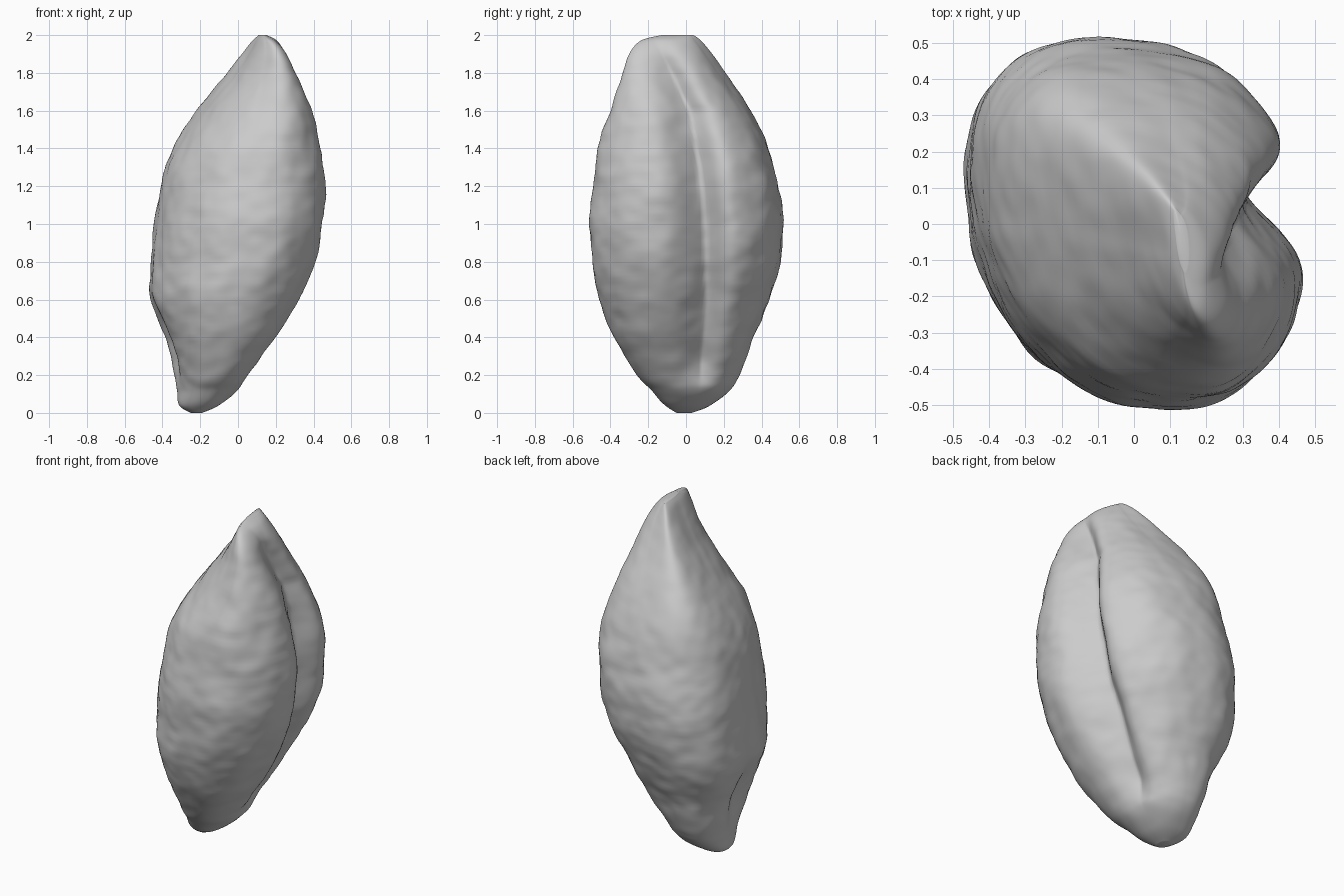
import bpy
import math
from mathutils import Vector, noise

old = bpy.data.objects.get("Cube")
if old:
    bpy.data.objects.remove(old, do_unlink=True)

# Kernel extents by height: z, x min, x max, y min, y max
PROFILE = [
    (0, -.25, -.19, -.05, .03),
    (.04, -.31, -.1, -.11, .13),
    (.12, -.325, 0, -.18, .23),
    (.2, -.335, .06, -.26, .28),
    (.4, -.39, .21, -.38, .36),
    (.6, -.465, .33, -.46, .44),
    (.8, -.46, .42, -.495, .5),
    (1, -.44, .46, -.515, .515),
    (1.2, -.41, .48, -.49, .485),
    (1.4, -.345, .45, -.465, .44),
    (1.6, -.22, .4, -.4, .345),
    (1.8, -.06, .32, -.335, .21),
    (1.9, .02, .27, -.3, .14),
    (1.97, .075, .21, -.24, .08),
    (2, .11, .15, -.13, .04),
]
# Crease path: z, y
CREASE = [(0, .06), (.6, .11), (1, .1), (1.3, .07), (1.6, .02), (1.85, -.1), (2, -.18)]
STEPS, SIDES = 9, 180


def smooth(a, b, v):
    t = min(1, max(0, (v - a) / (b - a)))
    return t * t * (3 - 2 * t)


def catmull(p, i, t):
    """Smooth curve through rows p, between rows i and i + 1."""
    a, b, c, d = (Vector(p[min(max(i + k, 0), len(p) - 1)]) for k in (-1, 0, 1, 2))
    return b + t * ((c - a) + t * ((2 * a - 5 * b + 4 * c - d)
                                   + t * (3 * b - a - 3 * c + d))) / 2


def crease_y(z):
    for (za, ya), (zb, yb) in zip(CREASE, CREASE[1:]):
        if z <= zb:
            return ya + (yb - ya) * (z - za) / (zb - za)
    return CREASE[-1][1]


def bell(v, width):
    return math.exp(-(v / width) ** 2)


def full(v):
    """Slightly squarer than a circle."""
    return math.copysign(abs(v) ** .9, v)


def surface_point(row, angle):
    z, x0, x1, y0, y1 = row
    cx, cy, rx, ry = (x0 + x1) / 2, (y0 + y1) / 2, (x1 - x0) / 2, (y1 - y0) / 2
    c = math.cos(angle)
    # Section leans diagonally, more so at the tip and on the dorsal keel
    lean = (.18 + .5 * smooth(1.2, 2, z)) * (1 - .5 * c)
    x, y = cx + rx * full(c), cy + ry * full(math.sin(angle - lean))
    # Long ventral crease between the two lobes
    if c > 0:
        off = y - crease_y(z)
        width = (.14 if off < 0 else .1) * math.sqrt(ry / .5)
        depth = .36 * rx * smooth(.08, .3, z) * (1 - .6 * smooth(1.8, 2, z))
        cut = .7 * bell(off, width) + .3 * math.exp(-abs(off) / (width * .6))
        x -= depth * cut * smooth(0, .4, c)
    # Shallow germ hollow low on the dorsal side
    else:
        x += .045 * bell(y - .02, .08) * bell(z - .37, .17) * smooth(0, .5, -c)
    # Fine wrinkled skin
    size = min(1, rx / .25)
    p = Vector((x, y, z))
    bump = .01 * noise.noise(p * 6) + .005 * noise.noise(Vector((x * 11, y * 11, z * 17)))
    out = Vector((c / rx, math.sin(angle) / ry, 0)).normalized()
    return p + out * bump * size


# Grain: stacked rings closed by a fan at each end
rows = [catmull(PROFILE, i, k / STEPS) for i in range(len(PROFILE) - 1) for k in range(STEPS)]
rows.append(Vector(PROFILE[-1]))
verts = [surface_point(r, math.tau * j / SIDES) for r in rows for j in range(SIDES)]
faces = []
for i in range(len(rows) - 1):
    for j in range(SIDES):
        a, b = i * SIDES + j, i * SIDES + (j + 1) % SIDES
        faces.append((a, b, b + SIDES, a + SIDES))
last = (len(rows) - 1) * SIDES
for start, flip in ((0, True), (last, False)):
    ring = range(start, start + SIDES)
    hub = len(verts)
    verts.append(sum((verts[k] for k in ring), Vector()) / SIDES)
    for j in range(SIDES):
        a, b = start + j, start + (j + 1) % SIDES
        faces.append((b, a, hub) if flip else (a, b, hub))

mesh = bpy.data.meshes.new("grain_kernel")
mesh.from_pydata(verts, [], faces)
mesh.update()
kernel = bpy.data.objects.new("grain_kernel", mesh)
bpy.context.collection.objects.link(kernel)
mesh.shade_smooth()

# Plain grey skin
skin = bpy.data.materials.new("light_grey")
skin.use_nodes = True
skin.diffuse_color = (.6, .6, .6, 1)
skin.node_tree.nodes["Principled BSDF"].inputs["Base Color"].default_value = (.6, .6, .6, 1)
mesh.materials.append(skin)
